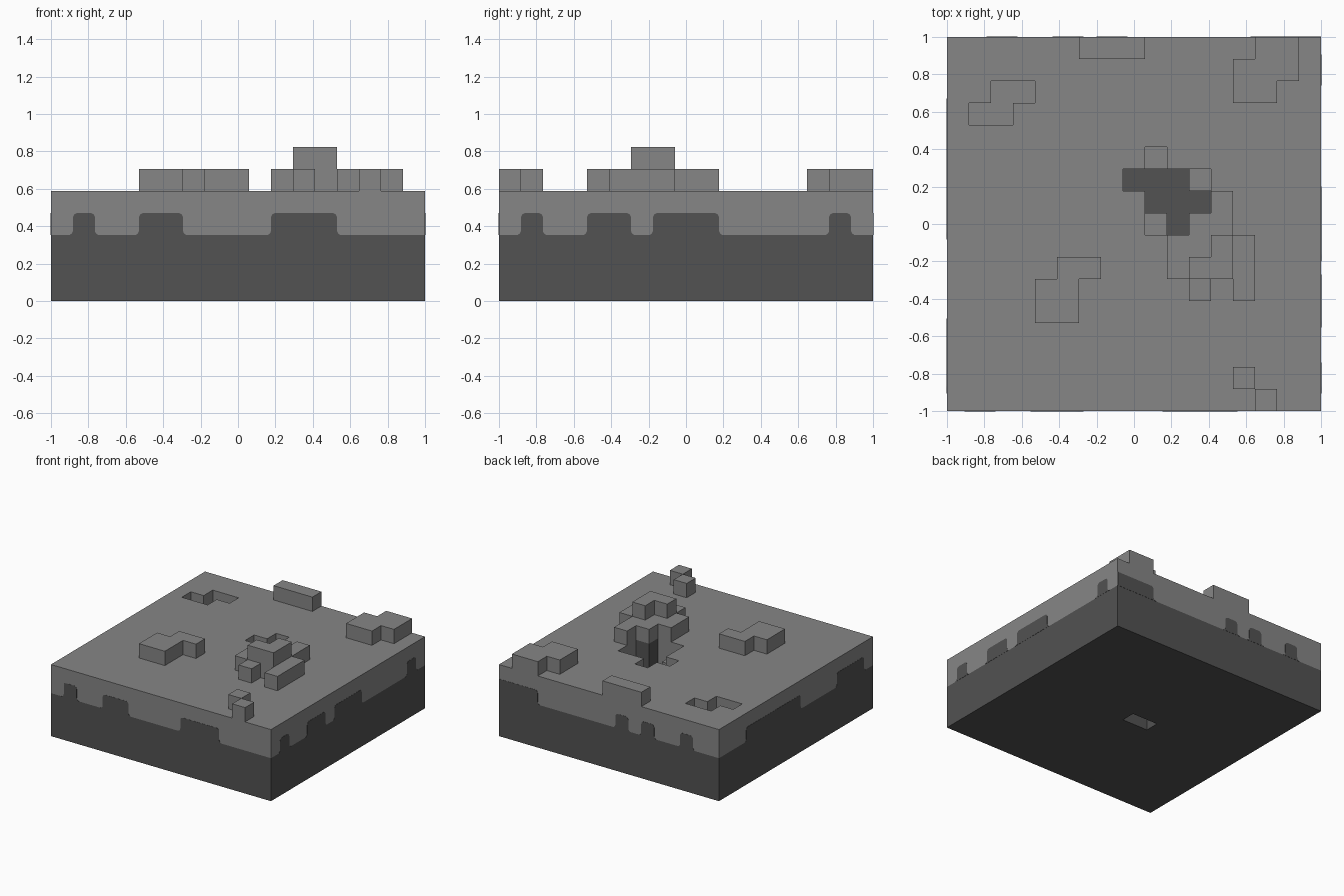
import bpy, math
from mathutils import Vector

cube = bpy.data.objects.get("Cube")
if cube:
    bpy.data.objects.remove(cube, do_unlink=True)

N = 17
U = 2 / N


def material(name, value):
    m = bpy.data.materials.new(name)
    m.use_nodes = True
    color = (value, value, value, 1)
    m.diffuse_color = color
    m.node_tree.nodes["Principled BSDF"].inputs["Base Color"].default_value = color
    return m


turf_gray = material("turf gray", 0.24)
soil_gray = material("dark soil gray", 0.084)


def make(name, verts, faces, mat):
    me = bpy.data.meshes.new(name)
    me.from_pydata(verts, [], faces)
    me.materials.append(mat)
    ob = bpy.data.objects.new(name, me)
    bpy.context.collection.objects.link(ob)
    return ob


def box(i0, i1, j0, j1, k0, k1):
    """Set of block cells, both ends included."""
    return {(i, j, k) for i in range(i0, i1 + 1)
            for j in range(j0, j1 + 1) for k in range(k0, k1 + 1)}


def row(j, i0, i1, k):
    return box(i0, i1, j, j, k, k)


# Pits and recess
shallow_pit = row(13, 1, 2, 4) | row(14, 2, 3, 4)
shallow_pit |= {(9, 11, 4), (11, 10, 4), (9, 8, 4)}
deep_pit = box(8, 10, 10, 10, 3, 4) | box(9, 11, 9, 9, 3, 4) | box(10, 10, 8, 8, 3, 4)
recess = row(8, 7, 8, 0)

# Ground layers
pillar = {(11, 8, 4), (11, 8, 3)}
soil = box(0, 16, 0, 16, 0, 2) - recess | pillar
turf = box(0, 16, 0, 16, 3, 4) - shallow_pit - deep_pit - pillar

# Raised blocks
groups = {
    "turf_ground": turf,
    "soil_base": soil,
    "back_ridge": row(16, 6, 8, 5),
    "back_left_mound": row(14, 13, 14, 5) | row(15, 13, 15, 5) | row(16, 14, 15, 5),
    "front_pebbles": {(13, 1, 5), (14, 0, 5)},
    "right_mound": box(4, 5, 4, 5, 5, 5) | row(6, 5, 6, 5),
    "center_mound": (box(10, 12, 6, 7, 5, 5) | row(8, 11, 12, 5) | {(12, 9, 5), (11, 5, 5)}
                     | box(13, 13, 5, 7, 5, 5)),
    "center_peak": row(6, 11, 12, 6) | {(12, 7, 6)},
}
solid = set().union(*groups.values())


def block_mesh(name, cells, mat):
    """Outer faces of a group of blocks, skipping sides shared with other blocks."""
    index, verts, faces = {}, [], []
    for cell in sorted(cells):
        for axis in range(3):
            for side in (0, 1):
                near = list(cell)
                near[axis] += 2 * side - 1
                if tuple(near) in solid:
                    continue
                a, b = (axis + 1) % 3, (axis + 2) % 3
                ring = []
                for da, db in ((0, 0), (1, 0), (1, 1), (0, 1)):
                    p = list(cell)
                    p[axis] += side
                    p[a] += da
                    p[b] += db
                    p = tuple(p)
                    if p not in index:
                        index[p] = len(verts)
                        verts.append((p[0] * U - 1, p[1] * U - 1, p[2] * U))
                    ring.append(index[p])
                faces.append(ring if side else ring[::-1])
    make(name, verts, faces, mat)


for name, cells in groups.items():
    block_mesh(name, cells, soil_gray if name == "soil_base" else turf_gray)


# Rounded soil tongues painted on the turf sides
R = 0.025


def arc(cx, cz, start, end):
    return [(cx + R * math.cos(math.radians(start + (end - start) * t / 4)),
             cz + R * math.sin(math.radians(start + (end - start) * t / 4)))
            for t in range(5)]


def tongue(name, first, last, place):
    a, b = first * U - 1, (last + 1) * U - 1
    z0, z1 = 3 * U, 4 * U
    if first == 0:
        left = [(a, z1), (a, z0)]
    else:
        left = arc(a + R, z1 - R, 90, 180) + arc(a - R, z0 + R, 360, 270)
    if last == N - 1:
        right = [(b, z0), (b, z1)]
    else:
        right = arc(b + R, z0 + R, 270, 180) + arc(b - R, z1 - R, 0, 90)
    outline = left + right
    n = len(outline)
    verts = [place(s, z, d) for d in (0, 0.0015) for s, z in outline]
    # Pair matching points of both halves so the cap is a clean strip
    caps = []
    half = n // 2
    if len(left) == len(right):
        caps = [(i, i + 1, n - 2 - i, n - 1 - i) for i in range(half - 1)]
        caps = [tuple(v + n for v in f) for f in caps]
    else:
        caps = [tuple(range(n, 2 * n))]
    rims = [(i, (i + 1) % n, n + (i + 1) % n, n + i) for i in range(n)]
    ob = make(name, verts, caps + rims, soil_gray)
    return ob


sides = {
    "front": (lambda s, z, d: (s, -1 - d, z), [(1, 1), (4, 5), (10, 12)]),
    "left": (lambda s, z, d: (1 + d, s, z), [(1, 1), (4, 5), (7, 9), (15, 15)]),
    "back": (lambda s, z, d: (s, 1 + d, z), [(2, 2), (5, 5), (7, 7), (14, 16)]),
    "right": (lambda s, z, d: (-1 - d, s, z), [(1, 3), (8, 13)]),
}
for side, (place, spans) in sides.items():
    for count, (first, last) in enumerate(spans):
        ob = tongue(f"{side}_soil_tongue_{count + 1}", first, last, place)
        # Turn the cap outward where the side is mirrored
        if side in ("back", "right"):
            ob.data.flip_normals()
